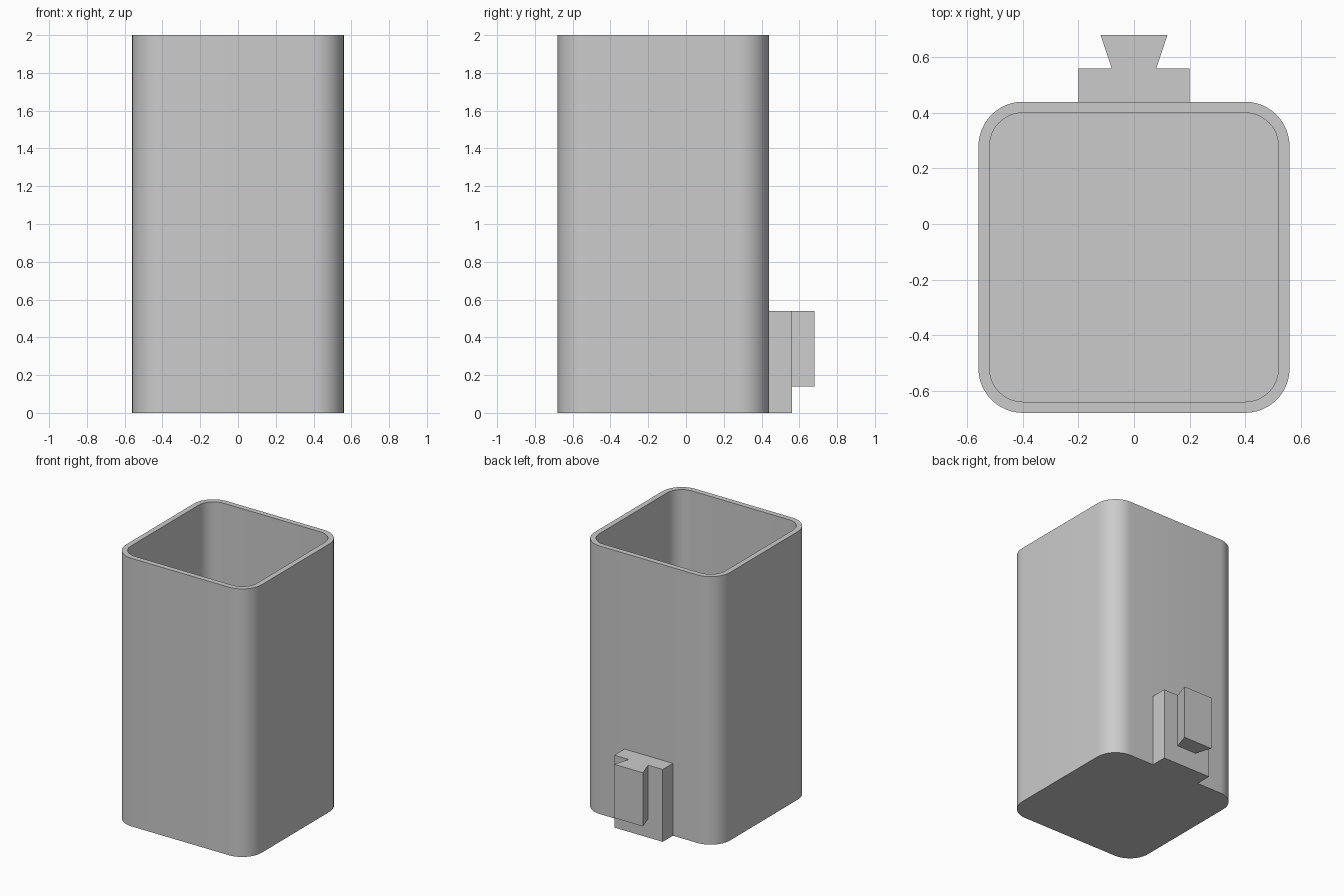
import bpy, bmesh
from math import cos, sin, pi
from mathutils import Vector

cube = bpy.data.objects.get("Cube")
if cube:
    bpy.data.objects.remove(cube, do_unlink=True)

grey = bpy.data.materials.new("plain grey")
grey.use_nodes = True
colour = (0.6, 0.6, 0.6, 1)
grey.diffuse_color = colour
grey.node_tree.nodes["Principled BSDF"].inputs["Base Color"].default_value = colour

CENTRE_Y, HALF, RADIUS, WALL, HEIGHT = -0.12, 0.56, 0.16, 0.04, 2.0
STEPS = 12


def rounded_square(half, radius):
    """Counter-clockwise outline with rounded corners."""
    points = []
    for quarter, (sx, sy) in enumerate([(1, 1), (-1, 1), (-1, -1), (1, -1)]):
        for i in range(STEPS + 1):
            a = (quarter + i / STEPS) * pi / 2
            points.append((sx * (half - radius) + radius * cos(a),
                           CENTRE_Y + sy * (half - radius) + radius * sin(a)))
    return points


def loft(name, rings):
    """Skin a list of (outline, z) rings and cap both ends."""
    bm = bmesh.new()
    loops = [[bm.verts.new(Vector((x, y, z))) for x, y in outline]
             for outline, z in rings]
    count = len(loops[0])
    for low, high in zip(loops, loops[1:]):
        for i in range(count):
            j = (i + 1) % count
            bm.faces.new((low[i], low[j], high[j], high[i]))
    bm.faces.new(loops[0][::-1])
    bm.faces.new(loops[-1])
    bmesh.ops.recalc_face_normals(bm, faces=bm.faces)
    mesh = bpy.data.meshes.new(name)
    bm.to_mesh(mesh)
    bm.free()
    mesh.materials.append(grey)
    obj = bpy.data.objects.new(name, mesh)
    bpy.context.collection.objects.link(obj)
    return obj


# Open-topped container: up the outside, over the rim, down to the floor
outer = rounded_square(HALF, RADIUS)
inner = rounded_square(HALF - WALL, RADIUS - WALL)
container = loft("container", [(outer, 0), (outer, HEIGHT),
                               (inner, HEIGHT), (inner, WALL)])
bpy.ops.object.select_all(action='DESELECT')
container.select_set(True)
bpy.context.view_layer.objects.active = container
bpy.ops.object.shade_smooth_by_angle()

# Mounting block on the back wall
block = [(-0.2, 0.43), (0.2, 0.43), (0.2, 0.56), (-0.2, 0.56)]
loft("mounting_block", [(block, 0), (block, 0.54)])

# Dovetail tongue that widens away from the block
tongue = [(-0.08, 0.56), (0.08, 0.56), (0.12, 0.68), (-0.12, 0.68)]
loft("dovetail_tongue", [(tongue, 0.14), (tongue, 0.54)])
